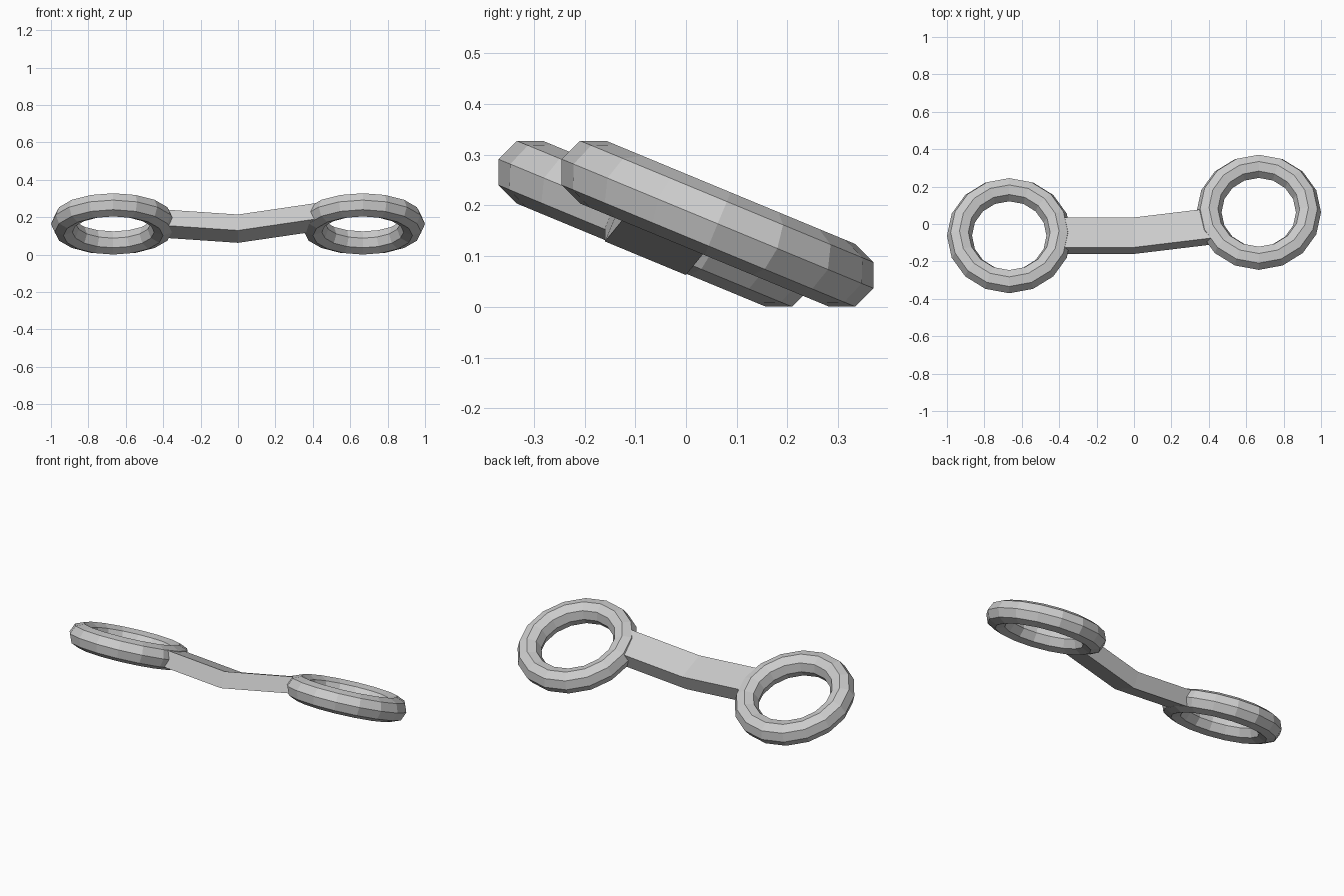
import bpy, bmesh, math

if "Cube" in bpy.data.objects:
    bpy.data.objects.remove(bpy.data.objects["Cube"])

TILT = math.radians(-22.5)
Z = 0.164
R, TUBE = 0.266, 0.067

# Two tilted low-poly rings
for name, side in (("left_ring", -1), ("right_ring", 1)):
    bpy.ops.mesh.primitive_torus_add(
        major_segments=16, minor_segments=8,
        major_radius=R, minor_radius=TUBE,
        location=(side * (1 - R - TUBE), side * 0.0625, Z),
        rotation=(TILT, 0, 0))
    bpy.context.object.name = name

# Bent connecting bar: same tilted rectangle swept through three stations
HALF_W, HALF_T = 0.0865, 0.046
stations = [(-0.42, -0.0625, 0.167), (0, -0.0625, 0.1385), (0.42, -0.012, 0.2)]
c, s = math.cos(TILT), math.sin(TILT)

bm = bmesh.new()
loops = []
for x, y, z in stations:
    loop = []
    for u, v in ((-1, -1), (1, -1), (1, 1), (-1, 1)):
        a, b = u * HALF_W, v * HALF_T
        loop.append(bm.verts.new((x, y + a * c - b * s, z + a * s + b * c)))
    loops.append(loop)
for p, q in zip(loops, loops[1:]):
    for i in range(4):
        j = (i + 1) % 4
        bm.faces.new((p[i], p[j], q[j], q[i]))
bm.faces.new(loops[0])
bm.faces.new(loops[-1])
bmesh.ops.recalc_face_normals(bm, faces=bm.faces[:])
mesh = bpy.data.meshes.new("connecting_bar")
bm.to_mesh(mesh)
bm.free()
bpy.context.collection.objects.link(bpy.data.objects.new("connecting_bar", mesh))
